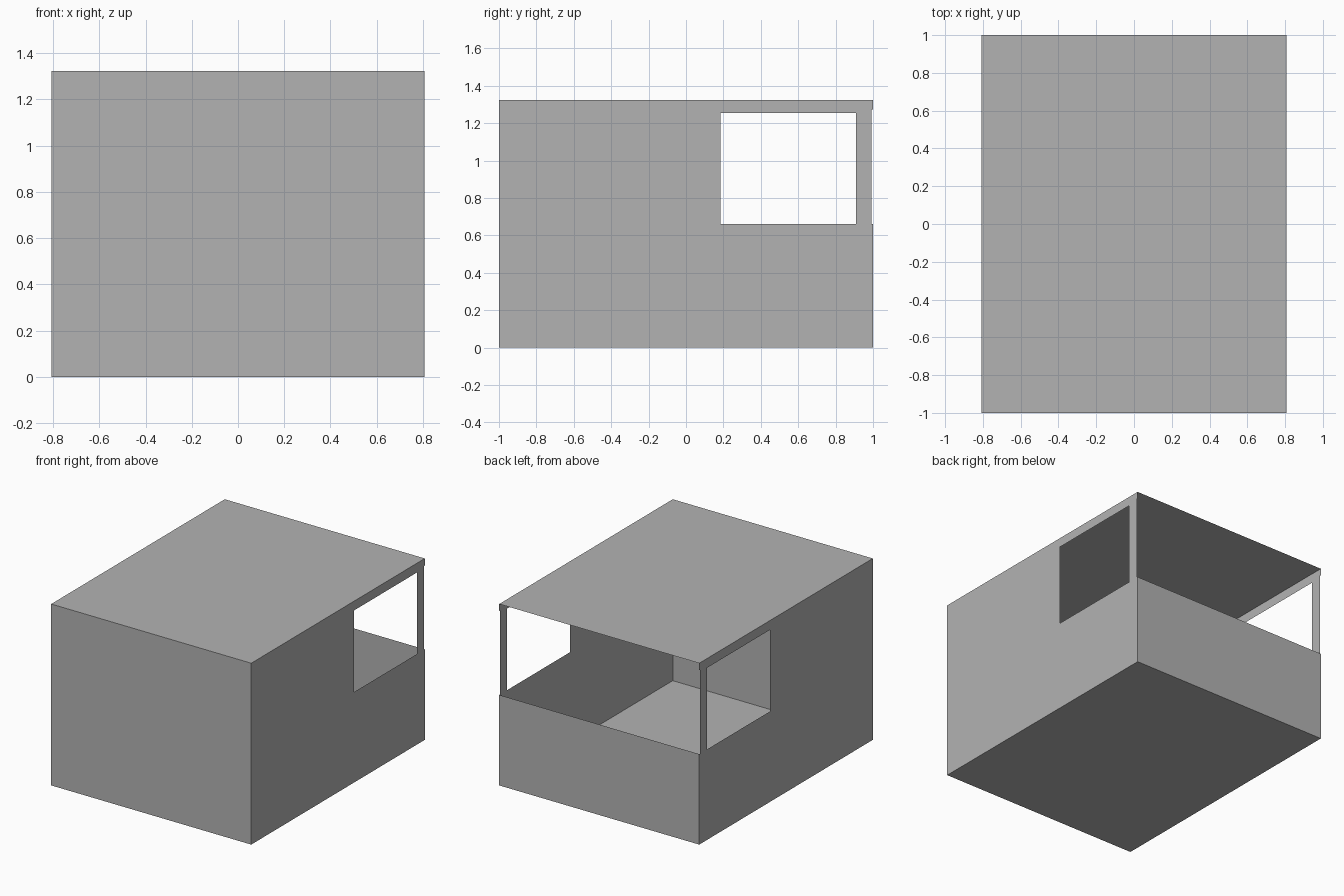
import bpy, bmesh

if "Cube" in bpy.data.objects:
    bpy.data.objects.remove(bpy.data.objects["Cube"])

W, L, H = 0.807, 1.0, 1.323     # half width, half length, height
SILL = 0.66                     # height of the window and rear opening sill

grey = bpy.data.materials.new("plain_grey")
grey.diffuse_color = (0.45, 0.45, 0.45, 1)
grey.use_nodes = True
grey.node_tree.nodes["Principled BSDF"].inputs["Base Color"].default_value = grey.diffuse_color


def sheet(name, us, vs, place, skip=(), flip=False):
    """Thin sheet of grid cells, leaving out the (column, row) cells in skip."""
    bm = bmesh.new()
    for i in range(len(us) - 1):
        for j in range(len(vs) - 1):
            if (i, j) in skip:
                continue
            quad = [(us[i], vs[j]), (us[i + 1], vs[j]),
                    (us[i + 1], vs[j + 1]), (us[i], vs[j + 1])]
            if flip:
                quad.reverse()
            bm.faces.new([bm.verts.new(place(u, v)) for u, v in quad])
    bmesh.ops.remove_doubles(bm, verts=bm.verts, dist=0.0001)
    mesh = bpy.data.meshes.new(name)
    bm.to_mesh(mesh)
    bm.free()
    mesh.materials.append(grey)
    obj = bpy.data.objects.new(name, mesh)
    bpy.context.collection.objects.link(obj)


# Floor and roof
sheet("floor", (-W, W), (-L, L), lambda u, v: (u, v, 0), flip=True)
sheet("roof", (-W, W), (-L, L), lambda u, v: (u, v, H))

# Full front wall and low rear wall
sheet("front_wall", (-W, W), (0, H), lambda u, v: (u, -L, v))
sheet("rear_wall", (-W, W), (0, SILL), lambda u, v: (u, L, v), flip=True)

# Side walls, each with a window and a slightly recessed rear post
ys = (-L, 0.185, 0.908, 0.992, L)
zs = (0, SILL, 1.255, 1.272, H)
openings = {(1, 1), (3, 1), (3, 2)}
for name, x in (("left_wall", -W), ("right_wall", W)):
    sheet(name, ys, zs, lambda u, v, x=x: (x, u, v), openings, flip=x < 0)
